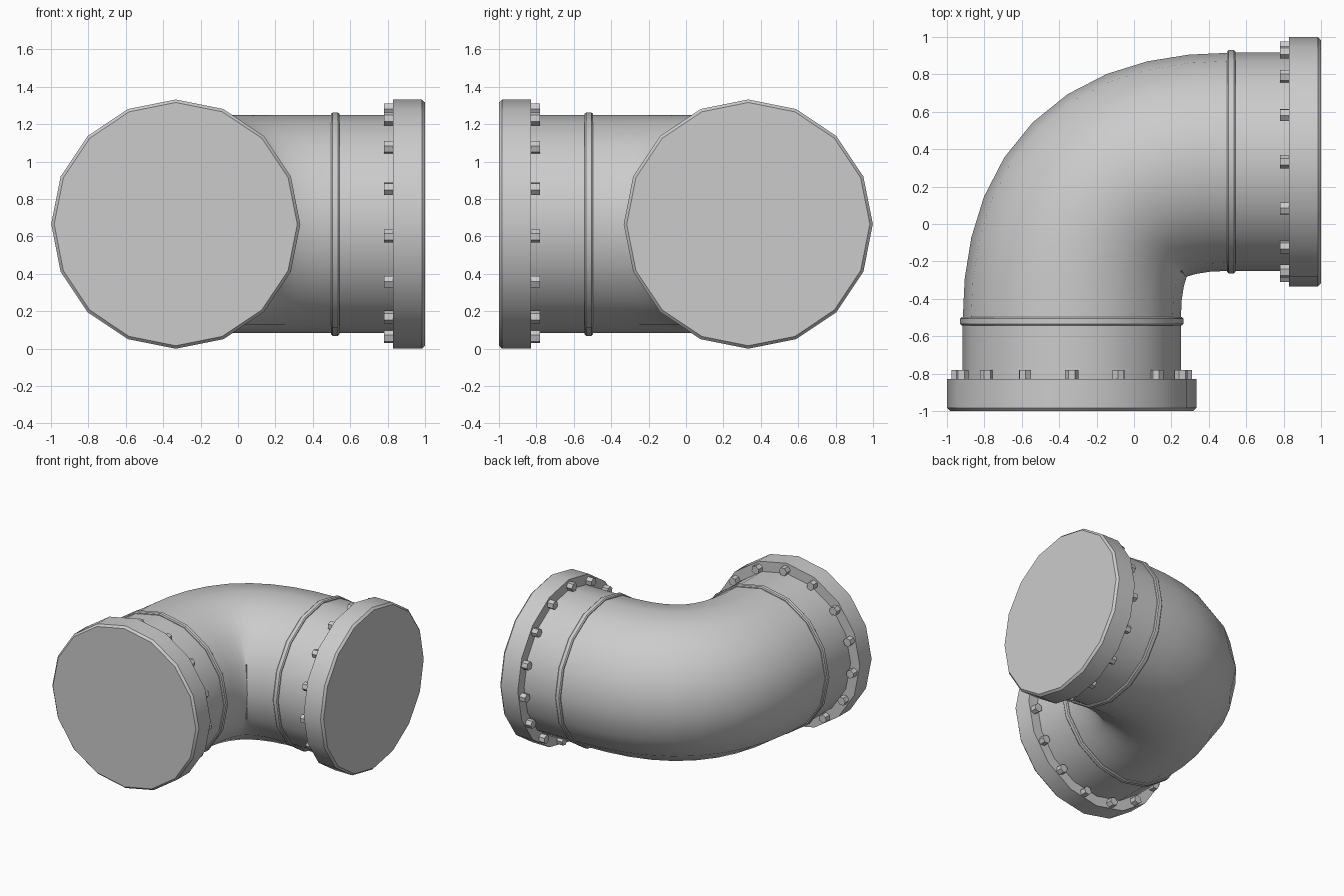
import bpy, bmesh, math
from mathutils import Vector, Matrix

if "Cube" in bpy.data.objects:
    bpy.data.objects.remove(bpy.data.objects["Cube"], do_unlink=True)

SIDES = 16
PIPE_R, RIM_R = 0.583, 0.666
AXIS, HEIGHT = 0.333, 0.666

grey = bpy.data.materials.new("pipe grey")
grey.use_nodes = True
COLOUR = (0.6, 0.6, 0.6, 1)
grey.diffuse_color = COLOUR
grey.node_tree.nodes["Principled BSDF"].inputs["Base Color"].default_value = COLOUR


def finish(bm, name):
    bmesh.ops.recalc_face_normals(bm, faces=bm.faces)
    mesh = bpy.data.meshes.new(name)
    bm.to_mesh(mesh)
    bm.free()
    mesh.materials.append(grey)
    obj = bpy.data.objects.new(name, mesh)
    bpy.context.collection.objects.link(obj)
    bpy.ops.object.select_all(action='DESELECT')
    obj.select_set(True)
    bpy.context.view_layer.objects.active = obj
    bpy.ops.object.shade_smooth_by_angle(angle=math.radians(30))
    return obj


def skin(name, stations, capped=False):
    """Join round sections given as (centre, sideways direction, radius)."""
    bm = bmesh.new()
    rings = []
    for centre, side, radius in stations:
        ring = []
        for i in range(SIDES):
            a = math.tau * i / SIDES
            offset = side * math.cos(a) + Vector((0, 0, math.sin(a)))
            ring.append(bm.verts.new(centre + offset * radius))
        rings.append(ring)
    for r0, r1 in zip(rings, rings[1:]):
        for i in range(SIDES):
            j = (i + 1) % SIDES
            bm.faces.new((r0[i], r0[j], r1[j], r1[i]))
    if capped:
        bm.faces.new(rings[0])
        bm.faces.new(rings[-1])
    return finish(bm, name)


# Elbow: the pipe follows a tight curve between the two joints
p0, p3 = Vector((-AXIS, -0.52, HEIGHT)), Vector((0.52, AXIS, HEIGHT))
p1, p2 = p0 + Vector((0, 0.597, 0)), p3 - Vector((0.597, 0, 0))
STEPS = 10
stations = []
for k in range(STEPS + 1):
    t = k / STEPS
    s = 1 - t
    point = p0 * s**3 + p1 * 3 * s * s * t + p2 * 3 * s * t * t + p3 * t**3
    tangent = (p1 - p0) * s * s + (p2 - p1) * 2 * s * t + (p3 - p2) * t * t
    tangent.normalize()
    stations.append((point, Vector((-tangent.y, tangent.x, 0)), PIPE_R))
skin("elbow", stations)

# Both ends: straight sleeve, joint band, flange with a cap, and bolts
BOLTS = 15
ends = {
    "front": (Vector((-AXIS, 0, HEIGHT)), Vector((0, -1, 0))),
    "left": (Vector((0, AXIS, HEIGHT)), Vector((1, 0, 0))),
}
for label, (base, out) in ends.items():
    side = Vector((-out.y, out.x, 0))

    def lathe(name, profile, capped=False):
        skin(label + "_" + name, [(base + out * d, side, r) for d, r in profile], capped)

    lathe("sleeve", [(0.52, PIPE_R), (0.84, PIPE_R)])
    lathe("joint_band", [(0.498, 0.575), (0.498, 0.59), (0.506, 0.597),
                         (0.534, 0.597), (0.542, 0.59), (0.542, 0.575)])
    lathe("flange", [(0.83, RIM_R), (0.983, RIM_R), (1, 0.65)], True)

    bm = bmesh.new()
    for k in range(BOLTS):
        a = math.tau * k / BOLTS
        radial = side * math.sin(a) + Vector((0, 0, math.cos(a)))
        across = out.cross(radial)
        frame = Matrix((across, radial, out)).transposed().to_4x4()
        frame.translation = base + radial * 0.615 + out * 0.81
        bmesh.ops.create_cone(bm, cap_ends=True, segments=6, radius1=0.035,
                              radius2=0.035, depth=0.06, matrix=frame @ Matrix.Rotation(math.pi / 2, 4, 'Z'))
    finish(bm, label + "_bolts")
